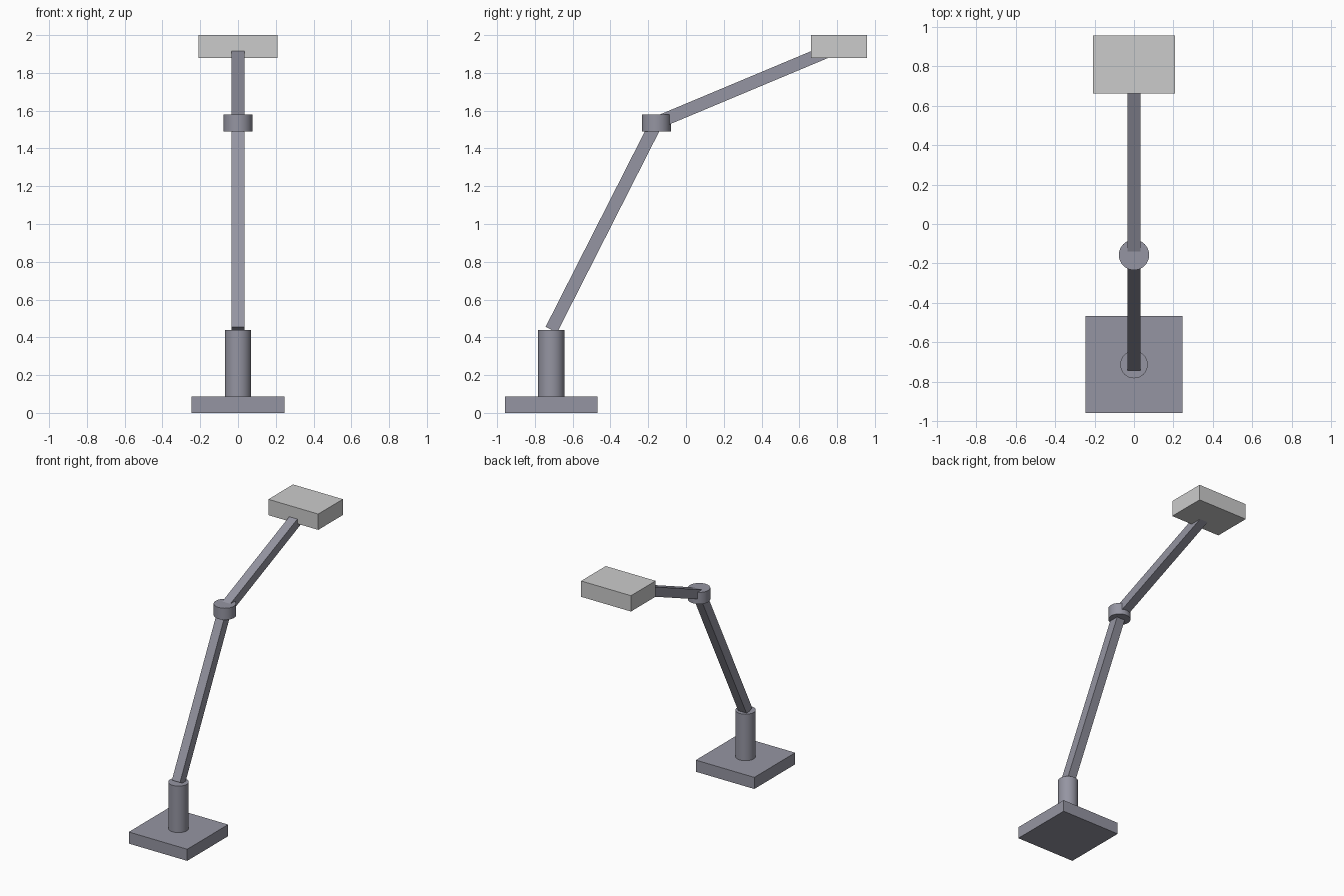
import bpy
from math import radians
from mathutils import Vector

if "Cube" in bpy.data.objects:
    bpy.data.objects.remove(bpy.data.objects["Cube"])

dark = bpy.data.materials.new("dark_metal")
dark.diffuse_color = (0.30, 0.30, 0.36, 1)
dark.use_nodes = True
dark.node_tree.nodes["Principled BSDF"].inputs["Base Color"].default_value = dark.diffuse_color


def finish(obj, name, mat):
    obj.name = name
    if mat:
        obj.data.materials.append(mat)
    return obj


def box(name, center, size, mat=None, rotation=(0, 0, 0)):
    bpy.ops.mesh.primitive_cube_add(size=1, location=center)
    obj = bpy.context.object
    obj.scale = size
    bpy.ops.object.transform_apply(location=False, rotation=False, scale=True)
    obj.rotation_euler = rotation
    return finish(obj, name, mat)


def cylinder(name, y, z0, z1, radius, mat):
    bpy.ops.mesh.primitive_cylinder_add(
        vertices=32, radius=radius, depth=z1 - z0, location=(0, y, (z0 + z1) / 2))
    bpy.ops.object.shade_smooth_by_angle(angle=radians(30))
    return finish(bpy.context.object, name, mat)


def arm(name, start, end, mat, width=0.068):
    a, b = Vector(start), Vector(end)
    d = b - a
    return box(name, (a + b) / 2, (width, width, d.length), mat,
               d.to_track_quat('Z', 'Y').to_euler())


base_y, joint_y, head_y = -0.713, -0.157, 0.81
joint = (0, joint_y, 1.535)

# Foot and column
box("base_plate", (0, base_y, 0.044), (0.49, 0.49, 0.088), dark)
cylinder("column", base_y, 0.088, 0.44, 0.07, dark)

# Two straight arms meeting at the elbow
arm("lower_arm", (0, base_y, 0.44), joint, dark)
cylinder("elbow_joint", joint_y, 1.491, 1.579, 0.077, dark)
arm("upper_arm", joint, (0, head_y, 1.94), dark)

# Head block
box("head", (0, head_y, 1.94), (0.418, 0.295, 0.12))
